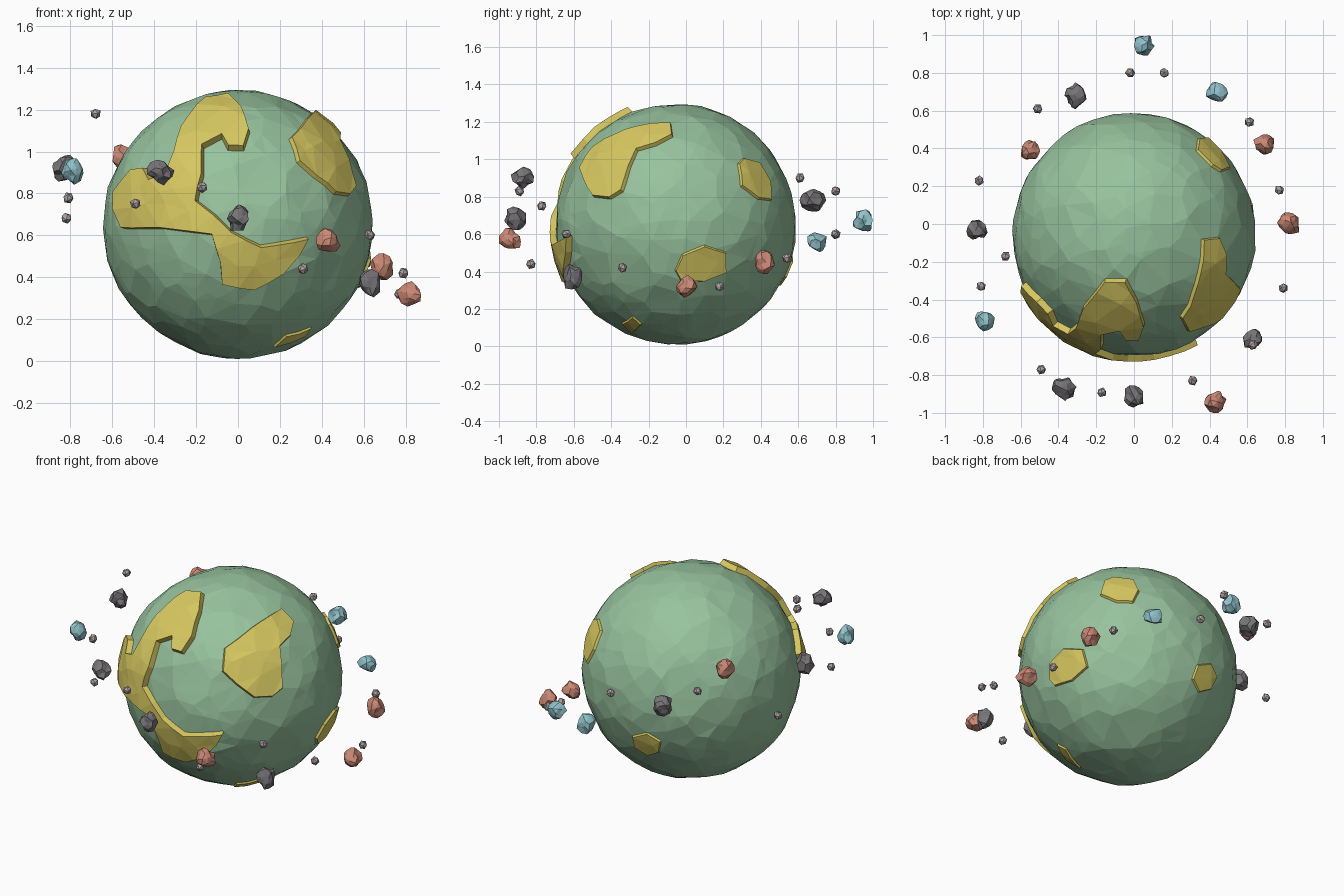
import bpy, bmesh, math, random
from mathutils import Vector, Matrix, Euler
from mathutils.geometry import tessellate_polygon

random.seed(7)
if "Cube" in bpy.data.objects:
    bpy.data.objects.remove(bpy.data.objects["Cube"], do_unlink=True)

CENTRE = Vector((0, -0.055, 0.652))
RADIUS = 0.645


def make_material(name, colour):
    mat = bpy.data.materials.new(name)
    mat.use_nodes = True
    rgba = (*colour, 1)
    mat.diffuse_color = rgba
    mat.node_tree.nodes["Principled BSDF"].inputs["Base Color"].default_value = rgba
    return mat


SEA = make_material("sea_green", (0.31, 0.54, 0.34))
LAND = make_material("land_yellow", (0.68, 0.58, 0.12))
RED = make_material("rock_red", (0.60, 0.25, 0.18))
BLUE = make_material("rock_blue", (0.29, 0.56, 0.62))
DARK = make_material("rock_dark_grey", (0.19, 0.18, 0.19))
PALE = make_material("pebble_pale_grey", (0.42, 0.36, 0.37))


def add_object(bm, name, *materials):
    mesh = bpy.data.meshes.new(name)
    bm.to_mesh(mesh)
    bm.free()
    for mat in materials:
        mesh.materials.append(mat)
    obj = bpy.data.objects.new(name, mesh)
    bpy.context.collection.objects.link(obj)
    return obj


# Each side maps an outline (horizontal, height) to a direction from the centre
def lift(side, h, z):
    v = z - CENTRE.z
    if side == "right":
        u = h - CENTRE.y
        return Vector((math.sqrt(max(0.0, 0.435 - u * u - v * v)), u, v)).normalized()
    sign = -1 if side == "front" else 1
    return Vector((h, sign * math.sqrt(max(0.0, 0.455 - h * h - v * v)), v)).normalized()


def project(side, d):
    if side == "right":
        return (d.y, d.z) if d.x > 0 else None
    facing = -d.y if side == "front" else d.y
    return (d.x, d.z) if facing > 0 else None


def inside(point, outline):
    x, y = point
    hit = False
    for (ax, ay), (bx, by) in zip(outline, outline[1:] + outline[:1]):
        if (ay > y) != (by > y) and x < (bx - ax) * (y - ay) / (by - ay) + ax:
            hit = not hit
    return hit


# Land outlines: side, height above the sea, points
lands = [
    ("front", 0.035, [(-.28, 1.12), (-.16, 1.26), (-.04, 1.28), (.02, 1.22), (.06, 1.11),
                      (.03, 1.02), (-.05, 1.02), (-.08, 1.08), (-.17, 1.03), (-.17, .89),
                      (-.2, .77), (-.11, .7), (-.03, .62), (.11, .55), (.34, .59), (.3, .5),
                      (.22, .41), (.08, .33), (-.08, .36), (-.09, .47), (-.13, .6),
                      (-.37, .63), (-.56, .63), (-.6, .72), (-.6, .81), (-.51, .92),
                      (-.45, .93), (-.42, .87), (-.35, .9), (-.31, 1)]),
    ("right", 0.022, [(-.57, .95), (-.5, 1.07), (-.43, 1.11), (-.32, 1.16), (-.19, 1.19),
                      (-.08, 1.2), (-.07, 1.13), (-.16, 1.08), (-.26, 1.05), (-.3, .96),
                      (-.34, .83), (-.41, .79), (-.5, .8), (-.55, .88)]),
    ("right", 0.015, [(.28, .98), (.3, .86), (.39, .79), (.46, .78), (.46, .88), (.4, .99),
                      (.31, 1.01)]),
    ("right", 0.015, [(-.06, .4), (-.02, .49), (.1, .54), (.22, .5), (.22, .39), (.1, .34),
                      (-.03, .35)]),
    ("right", 0.01, [(-.35, .11), (-.29, .15), (-.24, .11), (-.29, .06)]),
    ("back", 0.012, [(-.2, .45), (-.12, .5), (-.01, .45), (0, .36), (-.08, .31), (-.17, .36)]),
]

# Coastline points, evenly spaced along every outline
coast, regions = [], []
for side, height, points in lands:
    ring = [lift(side, *p) for p in points]
    regions.append((side, height, [project(side, d) for d in ring]))
    for a, b in zip(ring, ring[1:] + ring[:1]):
        steps = max(1, round((b - a).length / 0.12))
        coast += [a.lerp(b, i / steps).normalized() for i in range(steps)]

# Scattered sea points, kept clear of the coast so that the edges follow it
bm = bmesh.new()
bmesh.ops.create_icosphere(bm, subdivisions=4, radius=1)
scatter = []
for v in bm.verts:
    d = (v.co + Vector([random.uniform(-0.05, 0.05) for _ in range(3)])).normalized()
    if random.random() < 0.72 and all((d - c).length > 0.08 for c in coast):
        scatter.append(d)
bm.free()

# Planet: faceted ball with raised land
bm = bmesh.new()
for d in coast + scatter:
    bm.verts.new(d * RADIUS)
bmesh.ops.convex_hull(bm, input=bm.verts[:])
bmesh.ops.recalc_face_normals(bm, faces=bm.faces[:])
land_faces = [[] for _ in regions]
for f in bm.faces:
    d = f.calc_center_median().normalized()
    for group, (side, height, outline) in zip(land_faces, regions):
        flat = project(side, d)
        if flat and inside(flat, outline):
            group.append(f)
            break
for v in bm.verts:
    v.co *= random.uniform(0.992, 1.006)
bm.normal_update()
for group, (side, height, outline) in zip(land_faces, regions):
    if not group:
        continue
    rim = bmesh.ops.inset_region(bm, faces=group, thickness=0.006, depth=height,
                                 use_boundary=True)["faces"]
    for f in group + rim:
        f.material_index = 1
bmesh.ops.translate(bm, verts=bm.verts[:], vec=CENTRE)
add_object(bm, "planet", SEA, LAND)


# Orbiting rocks: rough lumps, and plain pebbles between them
def add_rocks(name, mat, size, detail, rough, places):
    for i, place in enumerate(places, 1):
        bm = bmesh.new()
        bmesh.ops.create_icosphere(bm, subdivisions=detail, radius=size)
        for v in bm.verts:
            v.co *= random.uniform(1 - rough, 1 + rough)
        stretch = Matrix.Diagonal((1 + rough * 0.4, 1, 1 - rough * 0.4, 1))
        turn = Euler([random.uniform(0, math.tau) for _ in range(3)]).to_matrix().to_4x4()
        bmesh.ops.transform(bm, matrix=turn @ stretch, verts=bm.verts[:])
        add_object(bm, f"{name}_{i}", mat).location = place


add_rocks("red_rock", RED, 0.056, 2, 0.2, [
    (-.55, .39, .97), (.69, .42, .45), (.82, 0, .32), (.43, -.94, .57)])
add_rocks("blue_rock", BLUE, 0.054, 2, 0.2, [
    (.05, .95, .67), (.44, .7, .56), (-.79, -.51, .91)])
add_rocks("dark_rock", DARK, 0.055, 2, 0.25, [
    (-.31, .68, .78), (-.83, -.03, .92), (-.37, -.87, .9), (0, -.91, .68), (.63, -.61, .37)])
add_rocks("pebble", PALE, 0.027, 1, 0.08, [
    (-.02, .8, .83), (.16, .8, .6), (-.51, .61, .9), (.61, .54, .47), (-.82, .23, .68),
    (.77, .18, .32), (-.68, -.17, 1.18), (-.81, -.33, .78), (.79, -.34, .42),
    (-.49, -.77, .75), (-.17, -.89, .83), (.31, -.83, .44), (.63, -.64, .6)])
